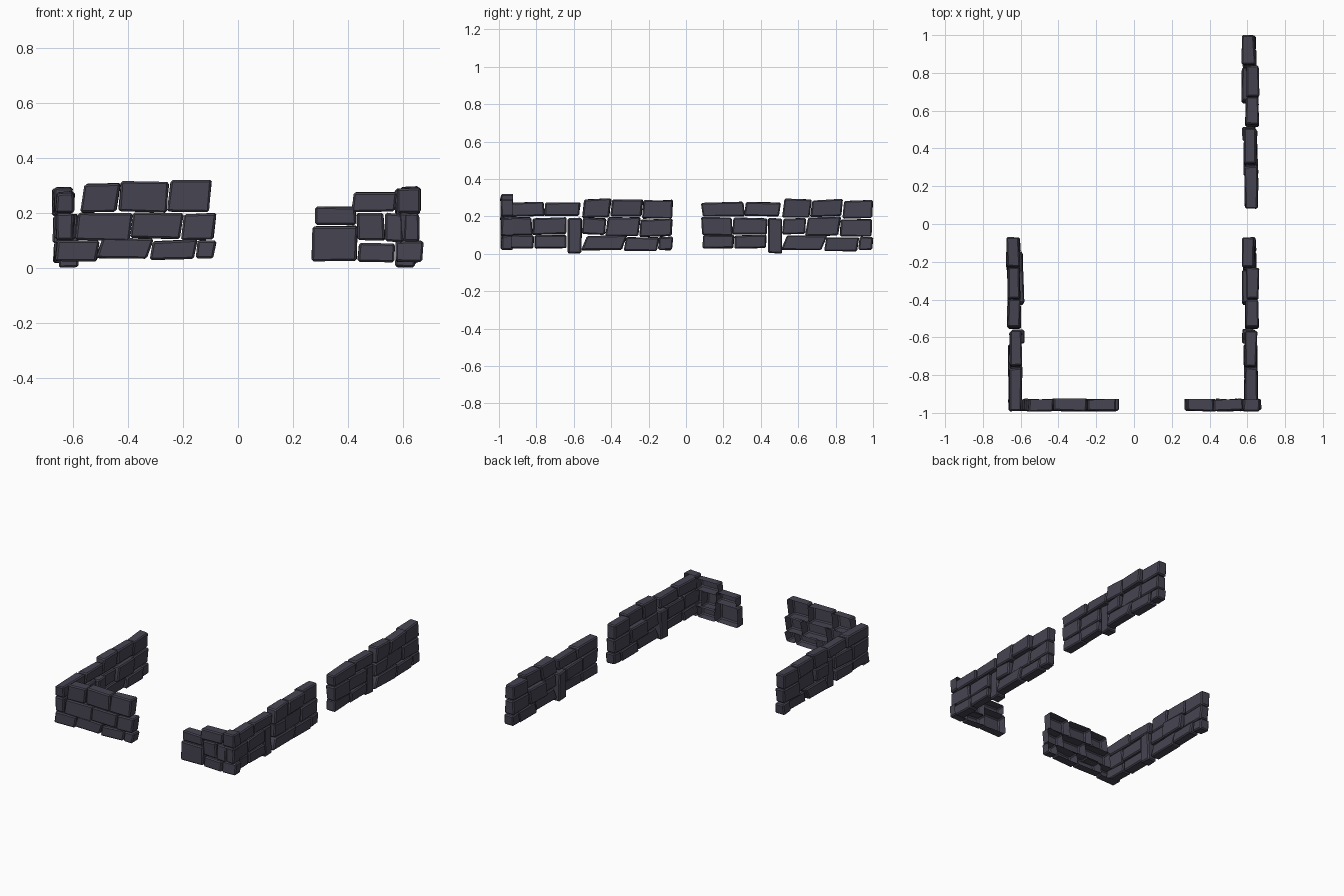
import bpy, bmesh, random
from mathutils import Vector

random.seed(7)

stone = bpy.data.materials.new("dark slate stone")
stone.diffuse_color = (0.061, 0.058, 0.083, 1)


def add_block(bm, u0, u1, z0, z1, lean, d0, d1, along_x):
    """One rough stone: u runs along the wall, d across it; lean slants its ends."""
    part = bmesh.new()
    bmesh.ops.create_cube(part, size=1)
    slope = random.uniform(-0.006, 0.006)
    for v in part.verts:
        right, back, up = v.co.x > 0, v.co.y > 0, v.co.z > 0
        u = (u1 if right else u0) + (lean if up else -lean) / 2
        z = z1 if up else z0
        z += slope * (1 if right else -1) * (0.6 if up else 0.4)
        d = (d1 if back else d0) + random.uniform(-0.005, 0.005)
        u += random.uniform(-0.003, 0.003)
        z = max(0.0, z + random.uniform(-0.002, 0.002))
        v.co = Vector((u, d, z)) if along_x else Vector((d, u, z))
    bmesh.ops.recalc_face_normals(part, faces=part.faces)
    bmesh.ops.bevel(part, geom=part.edges[:], offset=0.007, segments=1,
                    affect='EDGES', profile=0.5)
    bmesh.ops.recalc_face_normals(part, faces=part.faces)
    part.normal_update()
    if along_x:  # front walls are open shells at the back
        gone = [f for f in part.faces if f.normal.y > 0.4]
        bmesh.ops.delete(part, geom=gone, context='FACES')
    tmp = bpy.data.meshes.new("tmp")
    part.to_mesh(tmp)
    part.free()
    bm.from_mesh(tmp)
    bpy.data.meshes.remove(tmp)


def finish(bm, name):
    mesh = bpy.data.meshes.new(name)
    bm.to_mesh(mesh)
    bm.free()
    mesh.materials.append(stone)
    bpy.context.collection.objects.link(bpy.data.objects.new(name, mesh))


# front walls: x0, x1, z0, z1, lean
front_left = [
    (-0.66, -0.51, 0.025, 0.10, 0.01), (-0.505, -0.32, 0.035, 0.108, 0.025),
    (-0.315, -0.155, 0.03, 0.10, 0.012), (-0.15, -0.085, 0.035, 0.10, 0.01),
    (-0.585, -0.39, 0.10, 0.20, 0.012), (-0.385, -0.205, 0.108, 0.20, 0.012),
    (-0.20, -0.085, 0.10, 0.197, 0.01),
    (-0.565, -0.435, 0.203, 0.306, 0.018), (-0.43, -0.255, 0.203, 0.314, 0.01),
    (-0.25, -0.10, 0.203, 0.318, 0.012),
]
front_right = [
    (0.27, 0.432, 0.025, 0.152, 0.004), (0.28, 0.428, 0.156, 0.222, 0.0),
    (0.436, 0.57, 0.022, 0.09, 0.004), (0.573, 0.673, 0.022, 0.097, 0.004),
    (0.434, 0.533, 0.10, 0.20, -0.006), (0.537, 0.60, 0.094, 0.197, 0.0),
    (0.603, 0.66, 0.096, 0.195, 0.0),
    (0.418, 0.574, 0.204, 0.275, 0.01), (0.578, 0.665, 0.20, 0.29, 0.0),
]
for name, rows in (("front_wall_left", front_left), ("front_wall_right", front_right)):
    bm = bmesh.new()
    for u0, u1, z0, z1, lean in rows:
        add_block(bm, u0, u1, z0, z1, lean, -0.989, -0.922, True)
    finish(bm, name)

# side wall: y0, y1, z0, z1, lean, sideways offset
side = [
    (-0.98, -0.815, 0.03, 0.10, 0.006, 0.0), (-0.81, -0.64, 0.03, 0.10, 0.0, 0.003),
    (-0.632, -0.557, 0.003, 0.19, 0.0, -0.012),
    (-0.545, -0.33, 0.02, 0.097, 0.03, 0.004), (-0.325, -0.15, 0.015, 0.088, 0.014, -0.004),
    (-0.145, -0.073, 0.02, 0.09, 0.006, -0.008),
    (-0.985, -0.825, 0.10, 0.196, -0.006, 0.003), (-0.82, -0.638, 0.104, 0.192, 0.004, -0.003),
    (-0.552, -0.43, 0.105, 0.19, 0.006, 0.006), (-0.425, -0.25, 0.095, 0.196, 0.016, -0.012),
    (-0.245, -0.075, 0.093, 0.185, 0.006, -0.01),
    (-0.985, -0.76, 0.20, 0.275, -0.008, 0.0), (-0.755, -0.568, 0.203, 0.275, 0.01, -0.002),
    (-0.548, -0.405, 0.194, 0.293, 0.012, 0.007), (-0.40, -0.235, 0.20, 0.29, 0.01, 0.009),
    (-0.23, -0.073, 0.19, 0.285, 0.006, -0.013),
]


def side_wall(name, x, shift, mirrored):
    bm = bmesh.new()
    for u0, u1, z0, z1, lean, off in side:
        if mirrored and u0 < -0.25:
            off = -off
        add_block(bm, u0 + shift, u1 + shift, z0, z1, lean,
                  x + off - 0.033, x + off + 0.033, False)
    finish(bm, name)


side_wall("side_wall_left", -0.628, 0, True)
side_wall("side_wall_right_front", 0.619, 0, False)
side_wall("side_wall_right_back", 0.619, 1.07, False)
